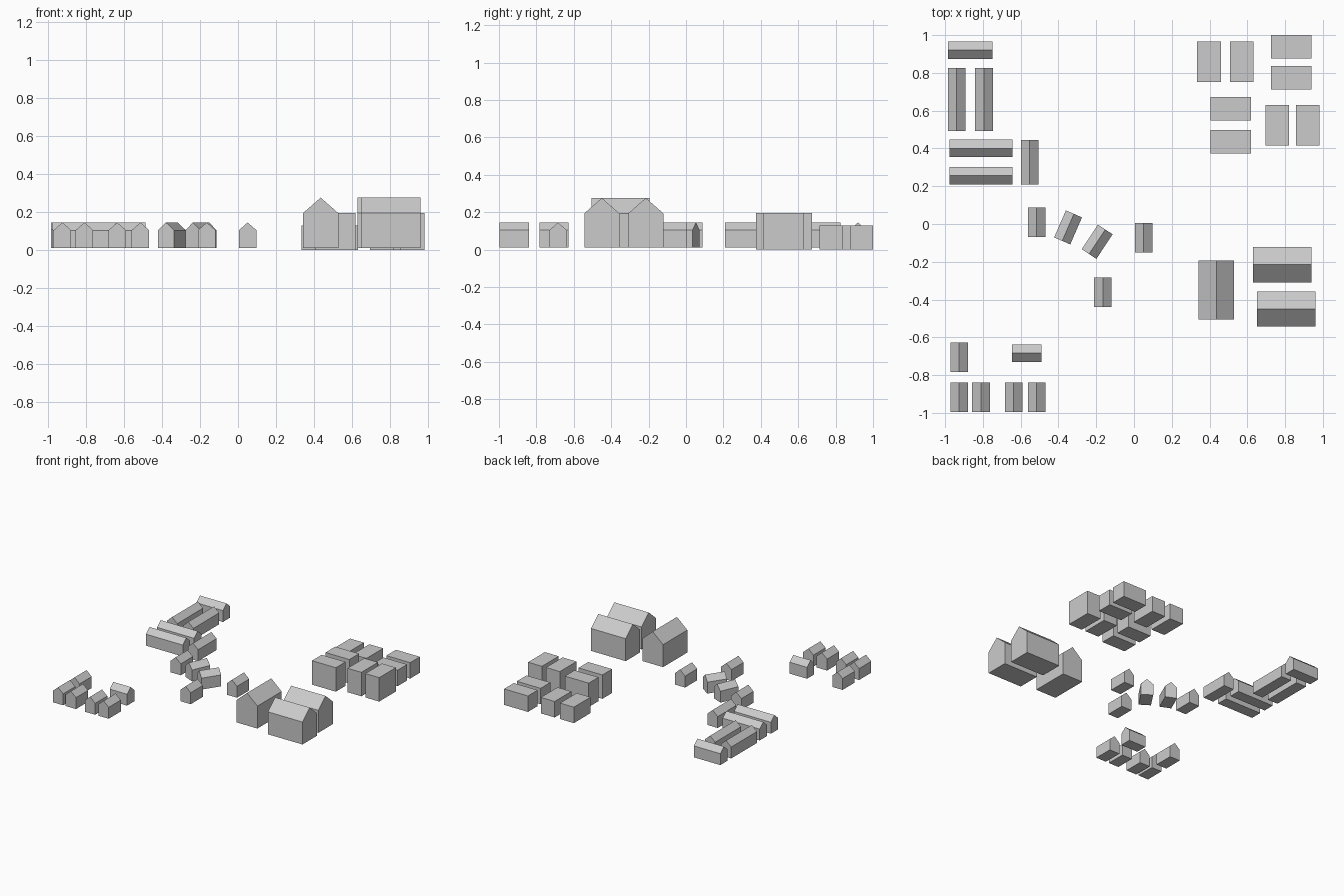
import bpy
from mathutils import Matrix

if "Cube" in bpy.data.objects:
    bpy.data.objects.remove(bpy.data.objects["Cube"])


def prism(name, profile, length, cx, cy, angle=0.0, along_x=False):
    """Extrude an (across, z) profile along local y, then place it."""
    n = len(profile)
    verts = [(u, y, z) for y in (-length / 2, length / 2) for u, z in profile]
    faces = [tuple(range(n)), tuple(reversed(range(n, 2 * n)))]
    faces += [(i, i + n, (i + 1) % n + n, (i + 1) % n) for i in range(n)]
    mesh = bpy.data.meshes.new(name)
    mesh.from_pydata(verts, [], faces)
    turn = 90 if along_x else angle
    mesh.transform(Matrix.Rotation(turn * 3.14159265 / 180, 4, 'Z'))
    obj = bpy.data.objects.new(name, mesh)
    obj.location = (cx, cy, 0)
    bpy.context.collection.objects.link(obj)


def gabled(name, cx, cy, width, length, eave, ridge, along_x=False, angle=0.0):
    w = width / 2
    prism(name, [(-w, 0.011), (w, 0.011), (w, eave), (0, ridge), (-w, eave)],
          length, cx, cy, angle, along_x)


def flat(name, cx, cy, width, length, height, along_x=False):
    w = width / 2
    prism(name, [(-w, 0), (w, 0), (w, height), (-w, height)],
          length, cx, cy, 0, along_x)


LOW = (0.104, 0.145)   # eave and ridge of the low houses
TALL = (0.194, 0.276)  # eave and ridge of the barns

# Long terraces in the back left: centre, length, ridge along x
for cx, cy, length, ax in [(-0.867, 0.92, 0.238, True),
                           (-0.939, 0.659, 0.332, False),
                           (-0.794, 0.659, 0.332, False),
                           (-0.811, 0.401, 0.333, True),
                           (-0.811, 0.256, 0.333, True),
                           (-0.552, 0.327, 0.238, False)]:
    gabled("terrace", cx, cy, 0.093, length, *LOW, along_x=ax)

# Cottages: centre and turn
for cx, cy, angle in [(-0.515, 0.010, 0), (-0.349, -0.018, -23.5),
                      (-0.195, -0.094, -33.5), (0.051, -0.073, 0),
                      (-0.165, -0.362, 0), (-0.926, -0.706, 0),
                      (-0.926, -0.918, 0), (-0.810, -0.918, 0),
                      (-0.637, -0.918, 0), (-0.515, -0.918, 0),
                      (-0.567, -0.684, 90)]:
    gabled("cottage", cx, cy, 0.093, 0.156, *LOW, angle=angle)

# Large barns in the front right
for cx, cy, ax in [(0.436, -0.350, False), (0.785, -0.215, True),
                   (0.806, -0.450, True)]:
    gabled("barn", cx, cy, 0.187, 0.312, *TALL, along_x=ax)

# Flat-roofed blocks in the back right: centre, height, long side along x
for cx, cy, height, ax in [(0.397, 0.859, 0.13, False),
                           (0.570, 0.859, 0.13, False),
                           (0.832, 0.938, 0.13, True),
                           (0.832, 0.775, 0.13, True),
                           (0.513, 0.611, 0.195, True),
                           (0.513, 0.436, 0.195, True),
                           (0.759, 0.523, 0.195, False),
                           (0.920, 0.523, 0.195, False)]:
    flat("flat_block", cx, cy, 0.125, 0.215, height, along_x=ax)
